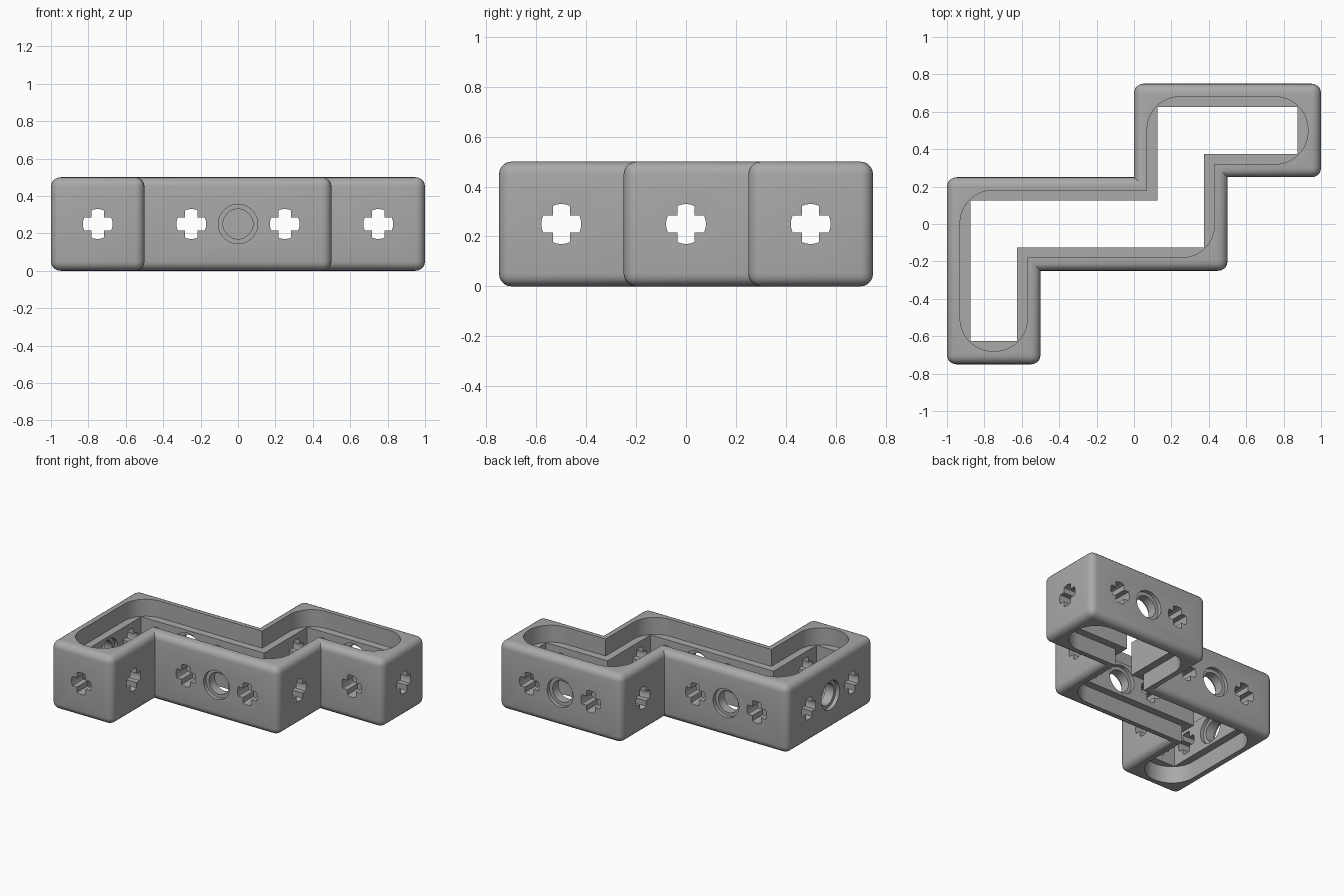
import bpy, bmesh, math
from mathutils import Vector

if "Cube" in bpy.data.objects:
    bpy.data.objects.remove(bpy.data.objects["Cube"])

HEIGHT, WALL, RIM, LEDGE = 0.5, 0.125, 0.07, 0.125
# Outline in half-unit steps, counter-clockwise
OUTLINE = [Vector((x / 4, y / 4)) for x, y in (
    (-4, -3), (-2, -3), (-2, -1), (2, -1), (2, 1),
    (4, 1), (4, 3), (0, 3), (0, 1), (-4, 1))]

grey = bpy.data.materials.new("mid grey plastic")
grey.use_nodes = True
colour = (0.4, 0.4, 0.4, 1)
grey.diffuse_color = colour
grey.node_tree.nodes["Principled BSDF"].inputs["Base Color"].default_value = colour


def inward(a, b):
    d = (b - a).normalized()
    return Vector((-d.y, d.x))


def inset(offset, radius=0):
    """Outline moved inward, with its convex corners optionally rounded."""
    points = []
    for i, p in enumerate(OUTLINE):
        a, b = OUTLINE[i - 1], OUTLINE[(i + 1) % len(OUTLINE)]
        n1, n2 = inward(a, p), inward(p, b)
        corner = p + (n1 + n2) * offset
        if radius and n1.cross(n2) > 0:
            centre = corner + (n1 + n2) * radius
            for k in range(13):
                t = k / 12 * math.pi / 2
                points.append(centre - (n1 * math.cos(t) + n2 * math.sin(t)) * radius)
        else:
            points.append(corner)
    return points


def loft(bm, sections, place):
    """Closed solid through matching profiles, each given with its depth."""
    rings = [[bm.verts.new(place(p, d)) for p in prof] for d, prof in sections]
    faces = [bm.faces.new(rings[0]), bm.faces.new(rings[-1])]
    for r, s in zip(rings, rings[1:]):
        for i in range(len(r)):
            faces.append(bm.faces.new((r[i - 1], r[i], s[i], s[i - 1])))
    bmesh.ops.recalc_face_normals(bm, faces=faces)


def make_object(name, bm):
    mesh = bpy.data.meshes.new(name)
    bm.to_mesh(mesh)
    bm.free()
    mesh.materials.append(grey)
    ob = bpy.data.objects.new(name, mesh)
    bpy.context.collection.objects.link(ob)
    return ob


def upright(p, z):
    return Vector((p.x, p.y, z))


def circle(r, n=40):
    return [Vector((r * math.cos(i * math.tau / n), r * math.sin(i * math.tau / n)))
            for i in range(n)]


def cross(r=0.08, w=0.034):
    points, half = [], math.asin(w / r)
    for q in range(4):
        for k in range(7):
            t = q * math.pi / 2 + half * (k / 3 - 1)
            points.append(Vector((r * math.cos(t), r * math.sin(t))))
        t = q * math.pi / 2 + math.pi / 4
        points.append(Vector((math.cos(t), math.sin(t))) * w * math.sqrt(2))
    return points


# Outer body with rounded outside edges
bm = bmesh.new()
loft(bm, [(0, OUTLINE), (HEIGHT, OUTLINE)], upright)
edges = [e for e in bm.edges if e.calc_face_angle_signed() > 0]
bmesh.ops.bevel(bm, geom=edges, offset=0.05, segments=5, profile=0.5, affect='EDGES')
body = make_object("zigzag_frame", bm)

# Central opening, then the wider rounded recesses above and below
cutters = []
bm = bmesh.new()
loft(bm, [(-0.1, inset(WALL)), (HEIGHT + 0.1, inset(WALL))], upright)
cutters.append(make_object("opening_cutter", bm))
bm = bmesh.new()
recess = inset(RIM, 0.175)
for low, high in ((-0.1, LEDGE), (HEIGHT - LEDGE, HEIGHT + 0.1)):
    loft(bm, [(low, recess), (high, recess)], upright)
cutters.append(make_object("recess_cutter", bm))

# Cross holes at unit centres, stepped round holes between units
bm = bmesh.new()
STEP = 0.028
for i, b in enumerate(OUTLINE):
    a = OUTLINE[i - 1]
    n, along = inward(a, b), (b - a).normalized()
    units = round((b - a).length * 2)

    def holes(distance, sections):
        base = a + along * distance

        def place(p, d):
            q = base + along * p.x + n * d
            return Vector((q.x, q.y, HEIGHT / 2 + p.y))
        loft(bm, sections, place)

    for k in range(units):
        holes(0.25 + k / 2, [(-0.03, cross()), (WALL + 0.03, cross())])
    for k in range(1, units):
        wide, narrow = circle(0.105), circle(0.08)
        holes(k / 2, [(-0.03, wide), (STEP, wide), (STEP, narrow),
                      (WALL - STEP, narrow), (WALL - STEP, wide), (WALL + 0.03, wide)])
cutters.append(make_object("hole_cutter", bm))

# Apply the cuts and tidy up
bpy.context.view_layer.objects.active = body
body.select_set(True)
for cutter in cutters:
    cutter.select_set(False)
    cutter.hide_render = True
    mod = body.modifiers.new(cutter.name, 'BOOLEAN')
    mod.operation, mod.solver, mod.object = 'DIFFERENCE', 'EXACT', cutter
    bpy.ops.object.modifier_apply(modifier=mod.name)
    bpy.data.objects.remove(cutter)
bpy.ops.object.shade_smooth_by_angle(angle=math.radians(30))
